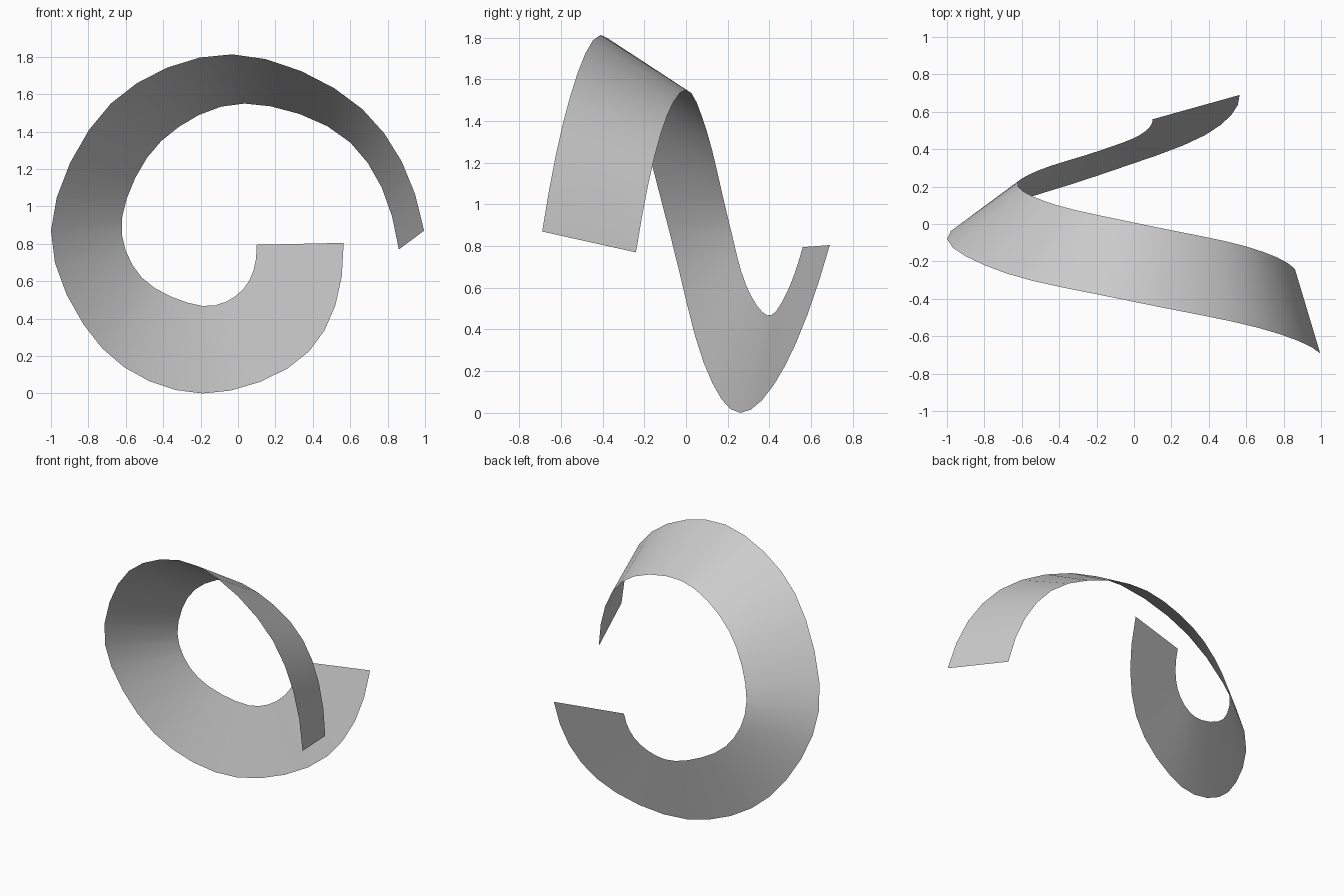
import bpy
import bmesh
from mathutils import Vector

STEPS = 4  # ribbon segments between neighbouring guide points

cube = bpy.data.objects.get("Cube")
if cube:
    bpy.data.objects.remove(cube, do_unlink=True)

# Guide points of the two ribbon edges, an eighth of a turn apart
outer_guide = [(0.995, -0.69, 0.87), (0.665, -0.555, 1.52), (-0.03, -0.41, 1.813),
               (-0.68, -0.265, 1.55), (-1, -0.08, 0.87), (-0.725, 0.085, 0.24),
               (-0.19, 0.26, 0), (0.38, 0.475, 0.225), (0.565, 0.69, 0.805)]
inner_guide = [(0.86, -0.24, 0.77), (0.6, -0.12, 1.342), (0.035, 0, 1.55),
               (-0.41, 0.1, 1.35), (-0.62, 0.2, 0.94), (-0.515, 0.285, 0.62),
               (-0.19, 0.39, 0.468), (0.03, 0.475, 0.56), (0.1, 0.56, 0.795)]


def smooth_path(guide):
    """Run a smooth curve through the guide points."""
    pts = [Vector(p) for p in guide]
    before = 3 * pts[0] - 3 * pts[1] + pts[2]
    after = 3 * pts[-1] - 3 * pts[-2] + pts[-3]
    pts = [before] + pts + [after]
    path = []
    for a, b, c, d in zip(pts, pts[1:], pts[2:], pts[3:]):
        for i in range(STEPS):
            t = i / STEPS
            path.append(b + 0.5 * t * ((c - a) + t * ((2 * a - 5 * b + 4 * c - d)
                        + t * (3 * (b - c) + d - a))))
    path.append(pts[-2])
    return path


def make_material(name, value):
    mat = bpy.data.materials.new(name)
    mat.use_nodes = True
    colour = (value, value, value, 1)
    mat.diffuse_color = colour
    mat.node_tree.nodes["Principled BSDF"].inputs["Base Color"].default_value = colour
    return mat


# Spiral ribbon: a ruled strip between the outer and inner edges
bm = bmesh.new()
outer = [bm.verts.new(p) for p in smooth_path(outer_guide)]
inner = [bm.verts.new(p) for p in smooth_path(inner_guide)]
for o0, o1, i1, i0 in zip(outer, outer[1:], inner[1:], inner):
    face = bm.faces.new((o0, o1, i1, i0))
    face.smooth = True
mesh = bpy.data.meshes.new("spiral_ribbon")
bm.to_mesh(mesh)
bm.free()
mesh.materials.append(make_material("light grey", 0.6))
ribbon = bpy.data.objects.new("spiral_ribbon", mesh)
bpy.context.collection.objects.link(ribbon)
